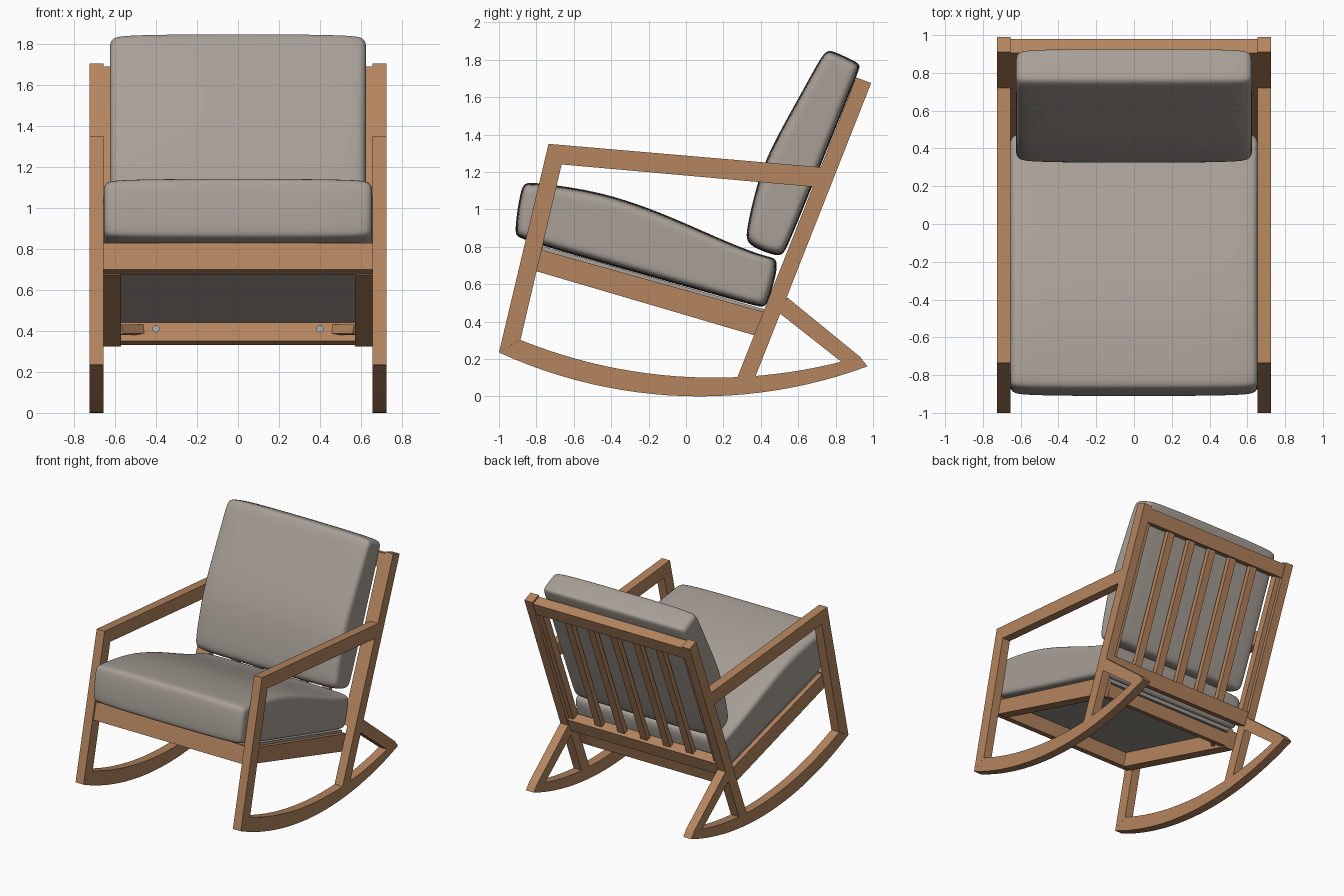
import bpy, bmesh, math
from mathutils import Vector

cube = bpy.data.objects.get("Cube")
if cube:
    bpy.data.objects.remove(cube, do_unlink=True)


def material(name, rgb, rough=0.7):
    m = bpy.data.materials.new(name)
    m.use_nodes = True
    m.diffuse_color = (*rgb, 1)
    node = m.node_tree.nodes["Principled BSDF"]
    node.inputs["Base Color"].default_value = (*rgb, 1)
    node.inputs["Roughness"].default_value = rough
    return m


WOOD = material("warm_wood", (0.46, 0.235, 0.115))
FABRIC = material("grey_fabric", (0.39, 0.35, 0.31))
METAL = material("steel", (0.40, 0.43, 0.46), 0.4)


def loft(name, rings, mat, smooth=False):
    """Skin a list of equal-length closed rings and cap both ends."""
    bm = bmesh.new()
    loops = [[bm.verts.new(p) for p in ring] for ring in rings]
    for a, b in zip(loops, loops[1:]):
        for i in range(len(a)):
            j = (i + 1) % len(a)
            bm.faces.new((a[i], a[j], b[j], b[i]))
    bm.faces.new(loops[0])
    bm.faces.new(loops[-1])
    bmesh.ops.recalc_face_normals(bm, faces=bm.faces[:])
    mesh = bpy.data.meshes.new(name)
    bm.to_mesh(mesh)
    bm.free()
    mesh.materials.append(mat)
    ob = bpy.data.objects.new(name, mesh)
    bpy.context.collection.objects.link(ob)
    if smooth:
        shade(ob)
    return ob


def shade(ob):
    bpy.ops.object.select_all(action='DESELECT')
    ob.select_set(True)
    bpy.context.view_layer.objects.active = ob
    bpy.ops.object.shade_smooth_by_angle(angle=math.radians(35))


def plank(name, profile, x0, x1, mat=WOOD, smooth=False):
    """Extrude a side profile of (y, z) points from x0 to x1."""
    return loft(name, [[(x, y, z) for y, z in profile] for x in (x0, x1)], mat, smooth)


def pair(name, profile, x0, x1, smooth=False):
    plank("left_" + name, profile, x0, x1, WOOD, smooth)
    plank("right_" + name, profile, -x1, -x0, WOOD, smooth)


def arc(cy, bottom, radius, y0, y1, n=24):
    ys = [y0 + (y1 - y0) * i / n for i in range(n + 1)]
    return [(y, bottom + radius - math.sqrt(radius ** 2 - (y - cy) ** 2)) for y in ys]


# Side frames: rocker, leg, arm, back post and strut share one thickness
IN, OUT = 0.655, 0.725
pair("rocker", arc(0.075, 0, 2.58, -1, 0.97) + arc(0.15, 0.1, 2.76, 0.93, -0.885), IN, OUT, True)
pair("front_leg", [(-1, 0.235), (-0.885, 0.302), (-0.665, 1.24), (-0.735, 1.35)], IN, OUT)
pair("armrest", [(-0.735, 1.35), (-0.665, 1.24), (0.68, 1.12), (0.722, 1.225)], IN, OUT)
pair("back_post", [(0.27, 0.09), (0.365, 0.09), (0.99, 1.675), (0.91, 1.705)], IN, OUT)
pair("rear_strut", [(0.54, 0.53), (0.50, 0.445), (0.83, 0.185), (0.93, 0.212)], IN, OUT)

# Backrest, laid out along the leaning post: s runs up, d runs backwards
UP, BACK = Vector((0.37, 0.929)), Vector((0.929, -0.37))
BASE = Vector((0.275, 0.105))


def back_box(s0, s1, d0, d1):
    return [tuple(BASE + UP * s + BACK * d)
            for s, d in ((s0, d0), (s1, d0), (s1, d1), (s0, d1))]


plank("top_rail", back_box(1.60, 1.706, 0, 0.08), -IN, IN)
plank("lower_back_rail", back_box(0.43, 0.54, 0, 0.08), -IN, IN)
pair("back_stile", back_box(0.54, 1.60, 0.0, 0.06), 0.615, IN)
for i in range(5):
    x = (i - 2) * 0.2
    plank(f"back_slat_{i + 1}", back_box(0.54, 1.60, 0.015, 0.055), x - 0.03, x + 0.03)

# Seat frame
pair("seat_rail", [(-0.81, 0.672), (0.37, 0.325), (0.42, 0.45), (-0.78, 0.785)], 0.57, IN)
plank("front_apron", [(-0.875, 0.70), (-0.80, 0.675), (-0.765, 0.80), (-0.84, 0.83)], -IN, IN)
plank("rear_seat_rail", [(0.32, 0.35), (0.38, 0.33), (0.41, 0.425), (0.35, 0.44)], -0.57, 0.57)
plank("seat_panel", [(-0.80, 0.785), (0.41, 0.44), (0.42, 0.465), (-0.79, 0.81)],
      -0.62, 0.62, FABRIC)

# Rear corner braces and bolts
for side, sx in (("left", 1), ("right", -1)):
    bpy.ops.mesh.primitive_cube_add(size=1, location=(sx * 0.52, 0.30, 0.405),
                                    rotation=(math.radians(-16), 0, sx * math.radians(-45)))
    brace = bpy.context.object
    brace.name = side + "_corner_brace"
    brace.scale = (0.15, 0.03, 0.045)
    brace.data.materials.append(WOOD)
    bpy.ops.mesh.primitive_cylinder_add(vertices=12, radius=0.018, depth=0.06,
                                        location=(sx * 0.40, 0.31, 0.41),
                                        rotation=(math.pi / 2, 0, 0))
    bolt = bpy.context.object
    bolt.name = side + "_bolt"
    bolt.data.materials.append(METAL)


def cushion(name, profile, half_width, axis, half_len, half_thick):
    """Puffy cushion: profile rings shrink towards both ends, then subdivide."""
    pts = [Vector(p) for p in profile]
    ys, zs = [p.x for p in pts], [p.y for p in pts]
    mid = Vector(((min(ys) + max(ys)) / 2, (min(zs) + max(zs)) / 2))
    a = Vector(axis).normalized()
    b = Vector((-a.y, a.x))
    ends = ((0, 0.07), (0, 0.04), (0.012, 0.018), (0.05, 0.005), (0.35, 0))
    stations = [(-half_width + e, d) for e, d in ends]
    stations += [(-x, d) for x, d in reversed(stations)]
    rings = []
    for x, d in stations:
        ring = []
        for p in pts:
            q = p - mid
            r = mid + a * q.dot(a) * (1 - d / half_len) + b * q.dot(b) * (1 - d / half_thick)
            ring.append((x, r.x, r.y))
        rings.append(ring)
    ob = loft(name, rings, FABRIC)
    ob.modifiers.new("Soften", 'SUBSURF').levels = 2
    ob.modifiers["Soften"].render_levels = 2
    for f in ob.data.polygons:
        f.use_smooth = True


cushion("seat_cushion",
        [(-0.915, 0.87), (-0.90, 0.85), (-0.76, 0.802), (-0.2, 0.643), (0.38, 0.48),
         (0.415, 0.476), (0.44, 0.50), (0.485, 0.66), (0.488, 0.725), (0.46, 0.745),
         (0.393, 0.757), (0.18, 0.842), (-0.14, 0.988), (-0.463, 1.098), (-0.78, 1.14),
         (-0.855, 1.145), (-0.88, 1.12), (-0.905, 0.98)],
        0.655, (0.96, -0.29), 0.72, 0.17)

cushion("back_cushion",
        [(0.325, 0.835), (0.35, 0.80), (0.47, 0.752), (0.515, 0.755), (0.54, 0.79),
         (0.72, 1.235), (0.92, 1.73), (0.933, 1.77), (0.91, 1.79), (0.79, 1.845),
         (0.76, 1.85), (0.735, 1.83), (0.70, 1.775), (0.607, 1.604), (0.447, 1.32),
         (0.377, 1.134), (0.32, 0.88)],
        0.625, (0.37, 0.93), 0.55, 0.13)
